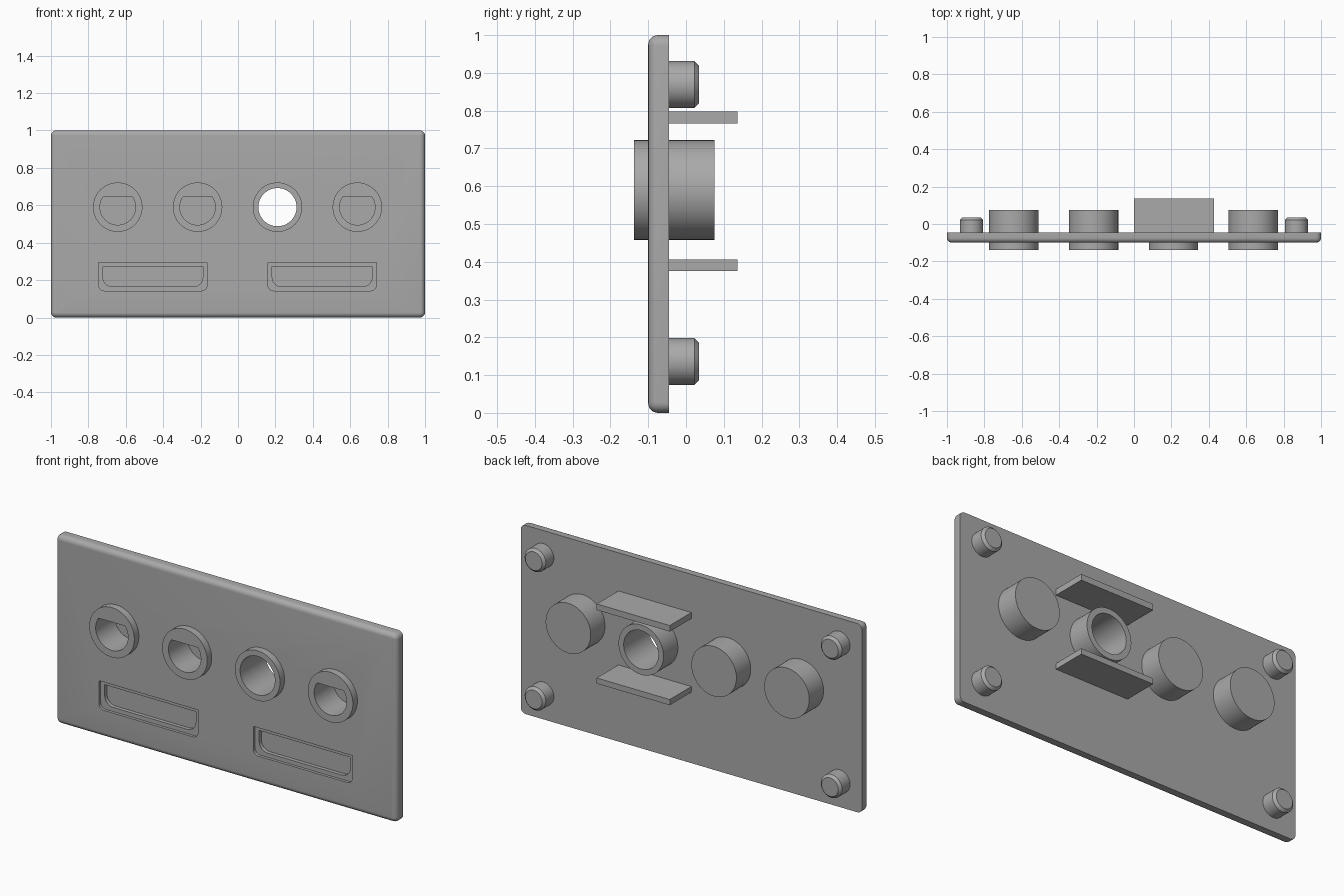
import bpy, bmesh, math
from mathutils import Vector

cube = bpy.data.objects.get("Cube")
if cube:
    bpy.data.objects.remove(cube, do_unlink=True)

grey = bpy.data.materials.new("plain grey")
grey.use_nodes = True
colour = (0.4, 0.4, 0.4, 1)
grey.diffuse_color = colour
grey.node_tree.nodes["Principled BSDF"].inputs["Base Color"].default_value = colour

FRONT, BACK = -0.1, -0.045
KNOB_FRONT, KNOB_BACK, KNOB_Z = -0.138, 0.075, 0.59


def finish(name, bm):
    bmesh.ops.recalc_face_normals(bm, faces=bm.faces)
    mesh = bpy.data.meshes.new(name)
    bm.to_mesh(mesh)
    bm.free()
    mesh.materials.append(grey)
    ob = bpy.data.objects.new(name, mesh)
    bpy.context.collection.objects.link(ob)
    return ob


def prism(name, outline, y0, y1, chamfer=0):
    """Extrude an (x, z) outline along y, optionally chamfering the back rim."""
    bm = bmesh.new()
    face = bm.faces.new([bm.verts.new((x, y0, z)) for x, z in outline])
    ext = bmesh.ops.extrude_face_region(bm, geom=[face])
    rim = [g for g in ext["geom"] if isinstance(g, bmesh.types.BMVert)]
    bmesh.ops.translate(bm, verts=rim, vec=Vector((0, y1 - y0, 0)))
    if chamfer:
        edges = [e for e in bm.edges if all(v in rim for v in e.verts)]
        bmesh.ops.bevel(bm, geom=edges, offset=chamfer, segments=1, affect="EDGES")
    return finish(name, bm)


def circle(cx, cz, r, start=0, end=2 * math.pi, n=64):
    closed = end - start > 2 * math.pi - 0.01
    steps = n if closed else n + 1
    return [(cx + r * math.cos(start + (end - start) * i / n),
             cz + r * math.sin(start + (end - start) * i / n)) for i in range(steps)]


def tray(x0, x1, z0, z1, r):
    """Rectangle whose two lower corners are rounded."""
    return ([(x1, z1), (x0, z1)]
            + circle(x0 + r, z0 + r, r, math.pi, 1.5 * math.pi, 8)
            + circle(x1 - r, z0 + r, r, 1.5 * math.pi, 2 * math.pi - 0.001, 8))


def cut(target, cutter):
    mod = target.modifiers.new("cut", "BOOLEAN")
    mod.operation, mod.solver, mod.object = "DIFFERENCE", "EXACT", cutter
    bpy.context.view_layer.objects.active = target
    bpy.ops.object.modifier_apply(modifier=mod.name)
    bpy.data.objects.remove(cutter, do_unlink=True)


def smooth(ob):
    bpy.ops.object.select_all(action="DESELECT")
    ob.select_set(True)
    bpy.context.view_layer.objects.active = ob
    bpy.ops.object.shade_smooth_by_angle(angle=math.radians(30))


# Face plate: rounded corners and a rounded front rim
bm = bmesh.new()
bmesh.ops.create_cube(bm, size=1)
for v in bm.verts:
    v.co = (v.co.x * 2, FRONT if v.co.y < 0 else BACK, v.co.z + 0.5)
corners = [e for e in bm.edges if abs(e.verts[0].co.y - e.verts[1].co.y) > 0.01]
bmesh.ops.bevel(bm, geom=corners, offset=0.028, segments=6, profile=0.5, affect="EDGES")
rim = [e for e in bm.edges if all(v.co.y < FRONT + 0.001 for v in e.verts)]
bmesh.ops.bevel(bm, geom=rim, offset=0.026, segments=6, profile=0.5, affect="EDGES")
plate = finish("face_plate", bm)

# Stepped label recesses in the plate
for cx in (-0.455, 0.45):
    cut(plate, prism("recess", tray(cx - 0.29, cx + 0.29, 0.143, 0.293, 0.03),
                     FRONT - 0.05, FRONT + 0.015))
    cut(plate, prism("recess", tray(cx - 0.267, cx + 0.267, 0.165, 0.272, 0.05),
                     FRONT - 0.05, FRONT + 0.035))

# Sockets: three blind D-shaped holes and one open tube
flat = math.asin(0.055 / 0.095)
for i, x in enumerate((-0.643, -0.216, 0.211, 0.638)):
    is_tube = i == 2
    socket = prism("open_tube" if is_tube else "d_socket",
                   circle(x, KNOB_Z, 0.132), KNOB_FRONT, KNOB_BACK)
    if is_tube:
        cut(plate, prism("bore", circle(x, KNOB_Z, 0.12), FRONT - 0.1, BACK + 0.1))
        bore = prism("bore", circle(x, KNOB_Z, 0.102), KNOB_FRONT - 0.1, KNOB_BACK + 0.1)
    else:
        cut(plate, prism("bore", circle(x, KNOB_Z, 0.12), FRONT - 0.1, BACK + 0.1))
        d_shape = circle(x, KNOB_Z, 0.095, math.pi - flat, 2 * math.pi + flat, 48)
        bore = prism("bore", d_shape, KNOB_FRONT - 0.1, 0.02)
    cut(socket, bore)
    smooth(socket)
smooth(plate)

# Chamfered mounting pegs on the back corners
for x in (-0.868, 0.868):
    for z in (0.136, 0.869):
        smooth(prism("mounting_peg", circle(x, z, 0.062, n=48), BACK - 0.005, 0.035, 0.013))

# Two flat shelves above and below the tube
for name, z0, z1 in (("upper_shelf", 0.766, 0.798), ("lower_shelf", 0.376, 0.406)):
    prism(name, [(0, z0), (0.428, z0), (0.428, z1), (0, z1)], BACK - 0.005, 0.136)
